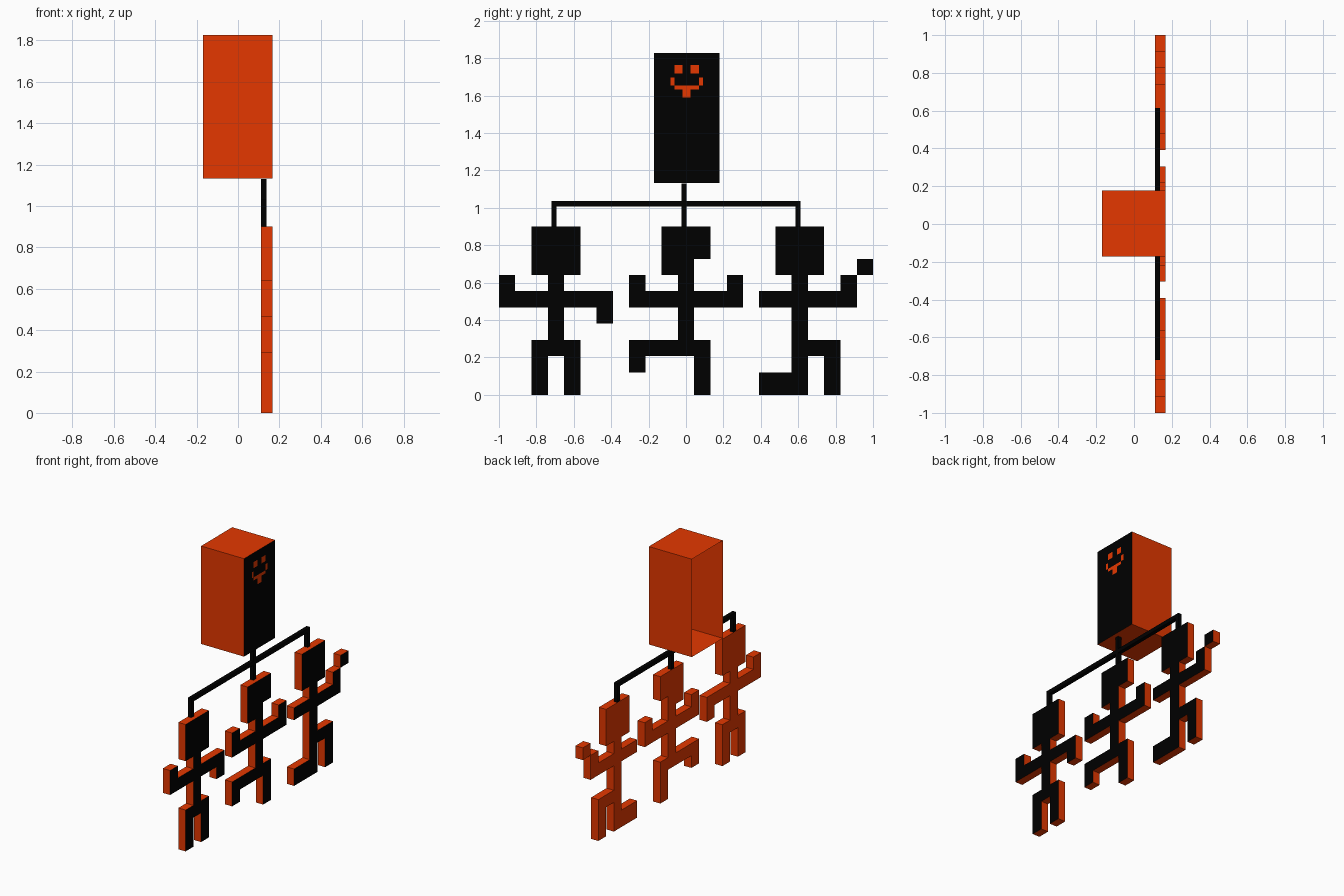
import bpy
import bmesh
from mathutils import Vector

cube = bpy.data.objects.get("Cube")
if cube:
    bpy.data.objects.remove(cube, do_unlink=True)


def make_material(name, rgb):
    mat = bpy.data.materials.new(name)
    mat.use_nodes = True
    color = (*rgb, 1.0)
    mat.diffuse_color = color
    mat.node_tree.nodes["Principled BSDF"].inputs["Base Color"].default_value = color
    return mat


ORANGE = make_material("burnt orange", (0.78, 0.039, 0.0))
BLACK = make_material("pure black", (0.0, 0.0, 0.0))
BACK, FRONT = 0.11, 0.167


def finish(bm, name, parent=None):
    mesh = bpy.data.meshes.new(name)
    bm.to_mesh(mesh)
    bm.free()
    mesh.materials.append(ORANGE)
    mesh.materials.append(BLACK)
    obj = bpy.data.objects.new(name, mesh)
    bpy.context.collection.objects.link(obj)
    obj.parent = parent
    return obj


def add_cell(bm, x, y0, y1, z0, z1, index=0):
    corners = ((y0, z0), (y1, z0), (y1, z1), (y0, z1))
    face = bm.faces.new([bm.verts.new((x, y, z)) for y, z in corners])
    face.material_index = index
    return face


def merge_flat(bm):
    bmesh.ops.dissolve_limit(bm, angle_limit=0.01, verts=bm.verts, edges=bm.edges,
                             delimit={'MATERIAL'})


def add_box(bm, low, high, index):
    low, high = Vector(low), Vector(high)
    verts = bmesh.ops.create_cube(bm, size=1.0)["verts"]
    for v in verts:
        v.co = (low + high) / 2 + v.co * (high - low)
    for f in {f for v in verts for f in v.link_faces}:
        f.material_index = index


# Blocky dancers: pixel silhouettes extruded into slabs with black fronts
UNIT = 0.087
ROWS = [0.0] + [0.12 + 0.0867 * i for i in range(10)]


def dancer(name, start, rows):
    bm = bmesh.new()
    for r, row in enumerate(reversed(rows)):
        for c, mark in enumerate(row):
            if mark == "#":
                y = start + c * UNIT
                add_cell(bm, BACK, y, y + UNIT, ROWS[r], ROWS[r + 1])
    bmesh.ops.remove_doubles(bm, verts=bm.verts, dist=0.002)
    ext = bmesh.ops.extrude_face_region(bm, geom=bm.faces[:], use_keep_orig=True)
    moved = [g for g in ext["geom"] if isinstance(g, bmesh.types.BMVert)]
    bmesh.ops.translate(bm, vec=(FRONT - BACK, 0, 0), verts=moved)
    bmesh.ops.recalc_face_normals(bm, faces=bm.faces)
    for f in bm.faces:
        f.material_index = int(f.normal.x > 0.9)
    merge_flat(bm)
    return finish(bm, name)


dancer("dancer_near", -1.0, [
    "..###..", "..###..", "..###..", "#..#...", "#######",
    "...#..#", "...#...", "..###..", "..#.#..", "..#.#.."])
dancer("dancer_middle", -0.304, [
    "..###..", "..###..", "..##...", "#..#..#", "#######",
    "...#...", "...#...", "#####..", "#...#..", "....#.."])
dancer("dancer_far", 0.391, [
    ".###...", ".###...", ".###..#", "..#..#.", "######.",
    "..#....", "..#....", "..###..", "..#.#..", "###.#.."])

# Hanger: crossbar, two drops and a central stem
bm = bmesh.new()
ROD, TOP = 0.028, 1.035
add_box(bm, (BACK, -0.72, TOP - ROD), (BACK + ROD, 0.613, TOP), 1)
for y, top in ((-0.72, TOP - ROD), (0.585, TOP - ROD), (-0.025, 1.13)):
    add_box(bm, (BACK, y, 0.9), (BACK + ROD, y + ROD, top), 1)
finish(bm, "hanger")

# Tall box shell, open at the back; its front is a separate panel
X0, Y0, Y1, Z0, Z1 = -0.17, -0.171, 0.178, 1.132, 1.827
bm = bmesh.new()
add_box(bm, (X0, Y0, Z0), (FRONT, Y1, Z1), 0)
bm.normal_update()
open_sides = [f for f in bm.faces if abs(f.normal.x) > 0.9]
bmesh.ops.delete(bm, geom=open_sides, context='FACES')
shell = finish(bm, "box_shell")

# Front panel: black with an orange pixel smile
SMILE = [".##..##.", ".##..##.", "........", "#......#", "#......#",
         ".######.", "...##...", "...##..."]
COLS, LINES = 16, 32
dy, dz = (Y1 - Y0) / COLS, (Z1 - Z0) / LINES
bm = bmesh.new()
for r in range(LINES):
    for c in range(COLS):
        i, j = r - 3, c - 4
        lit = 0 <= i < 8 and 0 <= j < 8 and SMILE[i][j] == "#"
        y, z = Y0 + c * dy, Z1 - r * dz
        add_cell(bm, FRONT, y, y + dy, z - dz, z, 0 if lit else 1)
bmesh.ops.remove_doubles(bm, verts=bm.verts, dist=0.001)
merge_flat(bm)
bmesh.ops.triangulate(bm, faces=bm.faces)
finish(bm, "smiling_front_panel", shell)
